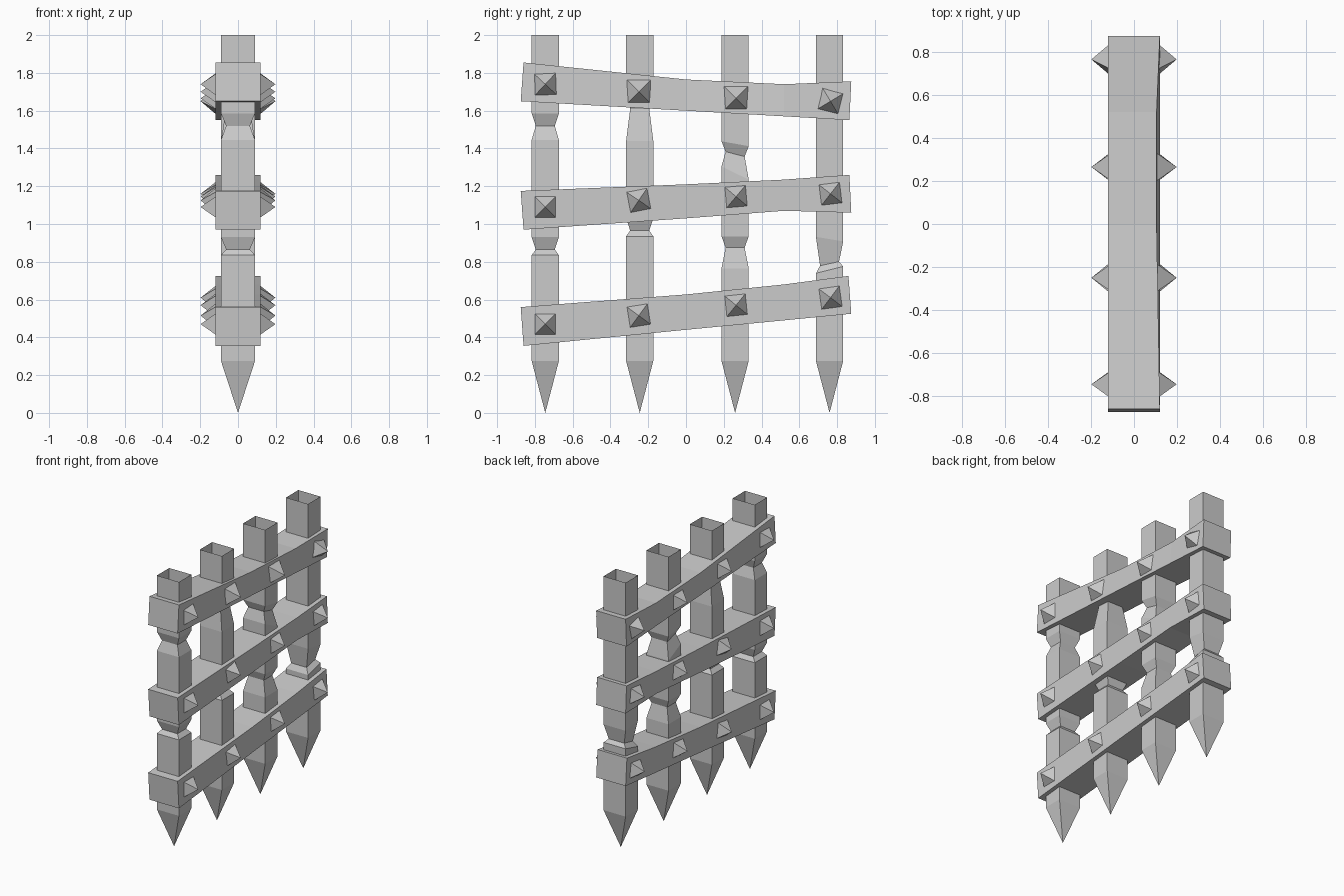
import bpy, bmesh
from math import sin, cos, radians

cube = bpy.data.objects.get("Cube")
if cube:
    bpy.data.objects.remove(cube, do_unlink=True)

grey = bpy.data.materials.new("plain_grey")
grey.use_nodes = True
grey.diffuse_color = (0.6, 0.6, 0.6, 1)
grey.node_tree.nodes["Principled BSDF"].inputs["Base Color"].default_value = (0.6, 0.6, 0.6, 1)


def finish(name, bm):
    mesh = bpy.data.meshes.new(name)
    bmesh.ops.recalc_face_normals(bm, faces=bm.faces)
    bm.to_mesh(mesh)
    bm.free()
    mesh.materials.append(grey)
    obj = bpy.data.objects.new(name, mesh)
    bpy.context.collection.objects.link(obj)


def bridge(bm, a, b):
    for i in range(4):
        j = (i + 1) % 4
        bm.faces.new((a[i], a[j], b[j], b[i]))


# Posts: pointed square tubes, open at the top, with carved waists
HX, HY, THIN = 0.09, 0.072, 0.7


def post(name, y, sections):
    bm = bmesh.new()
    tip = bm.verts.new((0, y, 0))
    rings = []
    for z, scale, tilt in [(0.275, 1, 0)] + sections + [(2, 1, 0)]:
        rings.append([bm.verts.new((sx * HX * scale, y + sy * HY * scale, z + tilt * sy))
                      for sx, sy in ((-1, -1), (1, -1), (1, 1), (-1, 1))])
    for i in range(4):
        bm.faces.new((tip, rings[0][(i + 1) % 4], rings[0][i]))
    for a, b in zip(rings, rings[1:]):
        bridge(bm, a, b)
    finish(name, bm)


def waist(low, mid, high, tilts=(0, 0, 0)):
    return list(zip((low, mid, high), (1, THIN, 1), tilts))


post("post_1", -0.745, waist(0.835, 0.865, 0.93) + waist(1.445, 1.52, 1.585))
post("post_2", -0.245, waist(0.935, 0.965, 1.03) + waist(1.44, 1.61, 1.68))
post("post_3", 0.26, waist(0.765, 0.875, 0.935)
     + waist(1.27, 1.37, 1.425, (-0.035, -0.013, -0.013)))
post("post_4", 0.76, waist(0.757, 0.79, 0.92, (0.018, 0.011, -0.012)))


# Rails: slightly bent beams, each station is (y bottom, z bottom, y top, z top)
def rail(name, stations, inset):
    bm = bmesh.new()
    rings = []
    for k, (yb, zb, yt, zt) in enumerate(stations):
        xt = 0.12 - (inset if k in (1, 2) else 0)
        rings.append([bm.verts.new(c) for c in
                      ((-0.12, yb, zb), (0.12, yb, zb), (xt, yt, zt), (-0.12, yt, zt))])
    for a, b in zip(rings, rings[1:]):
        bridge(bm, a, b)
    bm.faces.new(rings[0])
    bm.faces.new(rings[-1])
    finish(name, bm)


rail("bottom_rail", [(-0.86, 0.355, -0.875, 0.56), (0, 0.44, 0, 0.627),
                     (0.52, 0.49, 0.52, 0.68), (0.875, 0.525, 0.86, 0.725)], 0)
rail("middle_rail", [(-0.86, 0.97, -0.875, 1.175), (0, 1.03, 0, 1.21),
                     (0.52, 1.07, 0.52, 1.235), (0.875, 1.06, 0.865, 1.26)], 0)
rail("top_rail", [(-0.875, 1.65, -0.86, 1.855), (0, 1.60, 0, 1.765),
                  (0.52, 1.57, 0.52, 1.74), (0.865, 1.55, 0.875, 1.755)], 0.015)


# Studs: four-sided pyramids on both faces of the rails
def stud(name, y, z, angle, side):
    bm = bmesh.new()
    tip = bm.verts.new((side * 0.198, y, z))
    base = []
    for k in range(4):
        a = radians(angle + 45 + 90 * k)
        base.append(bm.verts.new((side * 0.105, y + 0.092 * cos(a), z + 0.092 * sin(a))))
    bm.faces.new(base)
    for i in range(4):
        bm.faces.new((tip, base[i], base[(i + 1) % 4]))
    finish(name, bm)


STUD_Y = (-0.745, -0.25, 0.265, 0.765)
STUDS = {"bottom": ((0.47, 0), (0.515, 9), (0.57, 6), (0.61, 8)),
         "middle": ((1.09, 0), (1.125, 11), (1.145, 5), (1.16, 7)),
         "top": ((1.74, 2), (1.70, 0), (1.665, 0), (1.65, -14))}
for row, items in STUDS.items():
    for n, (y, (z, angle)) in enumerate(zip(STUD_Y, items), 1):
        for side, label in ((1, "left"), (-1, "right")):
            stud(f"{row}_stud_{n}_{label}", y, z, angle, side)
